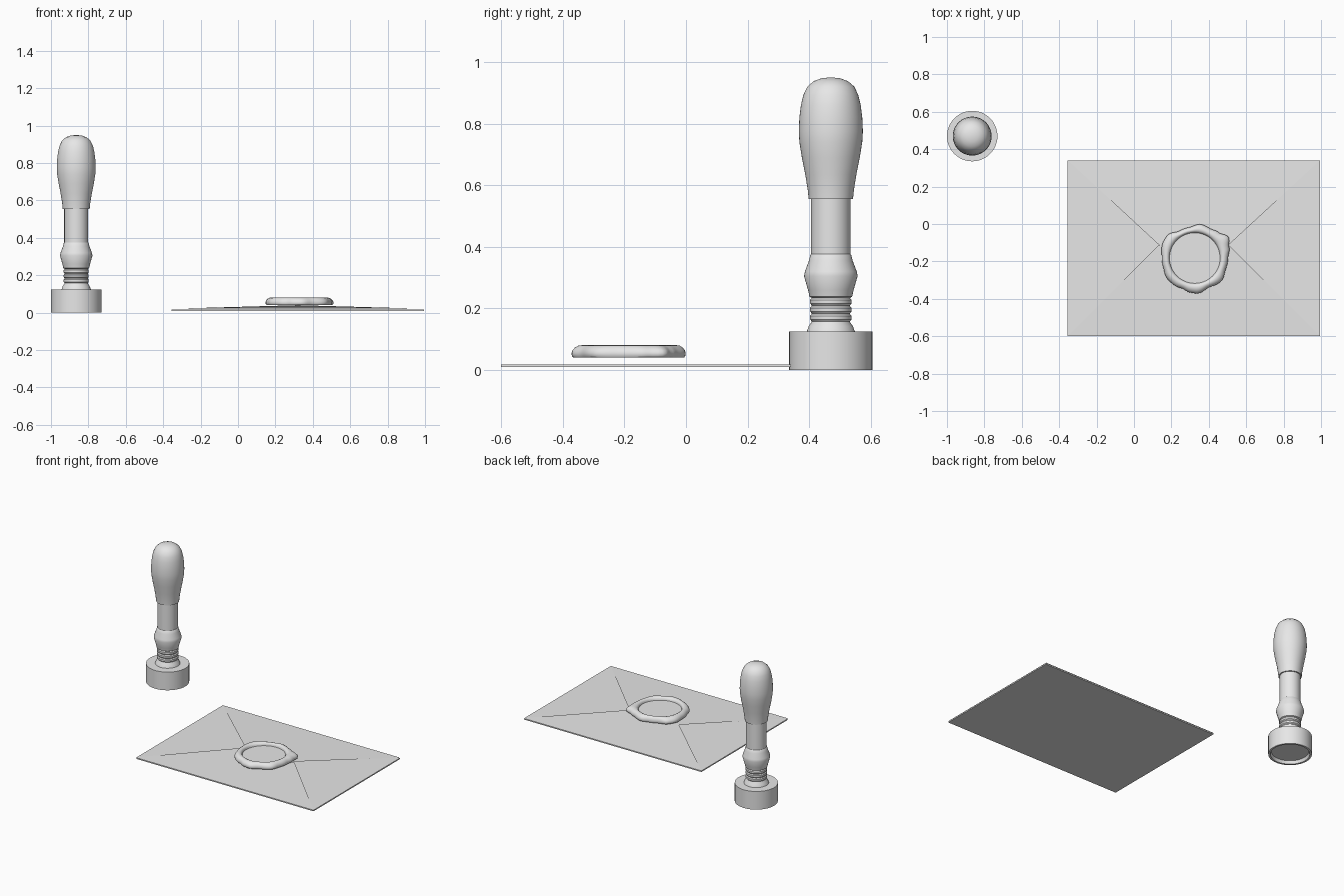
import bpy, bmesh, math

if "Cube" in bpy.data.objects:
    bpy.data.objects.remove(bpy.data.objects["Cube"])

grey = bpy.data.materials.new("plain grey")
grey.diffuse_color = (0.8, 0.8, 0.8, 1)
grey.use_nodes = True
grey.node_tree.nodes["Principled BSDF"].inputs["Base Color"].default_value = grey.diffuse_color


def make(name, verts, faces, smooth=None):
    mesh = bpy.data.meshes.new(name)
    mesh.from_pydata(verts, [], faces)
    bm = bmesh.new()
    bm.from_mesh(mesh)
    bmesh.ops.remove_doubles(bm, verts=bm.verts, dist=1e-5)
    bmesh.ops.recalc_face_normals(bm, faces=bm.faces)
    bm.to_mesh(mesh)
    bm.free()
    mesh.materials.append(grey)
    ob = bpy.data.objects.new(name, mesh)
    bpy.context.collection.objects.link(ob)
    if smooth:
        bpy.ops.object.select_all(action='DESELECT')
        bpy.context.view_layer.objects.active = ob
        ob.select_set(True)
        bpy.ops.object.shade_smooth_by_angle(angle=math.radians(smooth))
    return ob


def skin(rings, n):
    """Faces joining consecutive rings of n points."""
    return [(r * n + i, r * n + (i + 1) % n, (r + 1) * n + (i + 1) % n, (r + 1) * n + i)
            for r in range(rings - 1) for i in range(n)]


def lathe(name, profile, cx, cy, n=48):
    verts = [(cx + r * math.cos(2 * math.pi * i / n), cy + r * math.sin(2 * math.pi * i / n), z)
             for r, z in profile for i in range(n)]
    return make(name, verts, skin(len(profile), n), 35)


# Stamp: recessed metal head, turned neck, rounded grip
SX, SY = -0.865, 0.47
lathe("stamp_head", [(0, 0.02), (0.115, 0.02), (0.122, 0), (0.135, 0),
                     (0.135, 0.125), (0, 0.125)], SX, SY)
neck = [(0, 0.12), (0.078, 0.125), (0.072, 0.142), (0.063, 0.155)]
for k in range(3):
    z = 0.158 + k * 0.026
    neck += [(0.062, z), (0.067, z + 0.006), (0.067, z + 0.018), (0.062, z + 0.024)]
neck += [(0.069, 0.238), (0.074, 0.26), (0.087, 0.305), (0.084, 0.32), (0.071, 0.355),
         (0.066, 0.374), (0.064, 0.376), (0.064, 0.56), (0, 0.56)]
lathe("stamp_neck", neck, SX, SY)
lathe("stamp_grip", [(0, 0.555), (0.072, 0.555), (0.075, 0.585), (0.083, 0.635), (0.094, 0.69),
                     (0.102, 0.74), (0.104, 0.775), (0.102, 0.82), (0.097, 0.86), (0.089, 0.893),
                     (0.076, 0.92), (0.055, 0.938), (0.03, 0.947), (0, 0.95)], SX, SY)

# Envelope body
X0, X1, Y0, Y1 = -0.355, 0.995, -0.6, 0.34
XM = (X0 + X1) / 2
corners = [(X0, Y0), (X1, Y0), (X1, Y1), (X0, Y1)]
make("envelope_body", [(x, y, z) for z in (0.01, 0.018) for x, y in corners],
     skin(2, 4) + [(3, 2, 1, 0), (4, 5, 6, 7)])

# Paper flaps: flat side flaps, gently rising lower and upper flaps
for side, x in (("left", X0), ("right", X1)):
    make(side + "_flap", [(x, Y0, 0.0195), (x, Y1, 0.0195), (XM, -0.13, 0.0195)],
         [(0, 1, 2) if x > XM else (0, 2, 1)])
make("lower_flap", [(X0, Y0, 0.021), (X1, Y0, 0.021), (XM + 0.19, -0.115, 0.0315),
                    (XM - 0.19, -0.115, 0.0315)], [(0, 1, 2, 3)])
make("upper_flap", [(X0, Y1, 0.021), (XM, -0.284, 0.04), (X1, Y1, 0.021)], [(0, 1, 2)])

# Wax seal: irregular outline given as (angle, radius), raised rim around a flat disc
outline = [(0, .178), (18, .193), (32, .213), (46, .188), (62, .178), (80, .183), (100, .167),
           (120, .167), (140, .19), (152, .19), (180, .176), (198, .176), (215, .184),
           (235, .182), (248, .177), (262, .186), (275, .19), (295, .175), (320, .188), (340, .176)]


def radius(a):
    for (a0, r0), (a1, r1) in zip(outline, outline[1:] + [(360, outline[0][1])]):
        if a0 <= a <= a1:
            t = (a - a0) / (a1 - a0)
            return r0 + (r1 - r0) * t * t * (3 - 2 * t)


N, WX, WY, INNER = 96, 0.325, -0.182, 0.135
# (fraction from inner circle to outline, height)
section = [(0, 0.06), (0.04, 0.07), (0.16, 0.077), (0.36, 0.081), (0.6, 0.079), (0.8, 0.073),
           (0.95, 0.064), (1, 0.055), (0.98, 0.046), (0.9, 0.041)]
wax = [(WX, WY, 0.06)] * N
for f, z in section:
    for i in range(N):
        a = 360 * i / N
        r = INNER + (radius(a) - INNER) * f
        wax.append((WX + r * math.cos(math.radians(a)), WY + r * math.sin(math.radians(a)), z))
wax += [(WX, WY, 0.041)] * N
make("wax_seal", wax, skin(len(section) + 2, N), 50)
